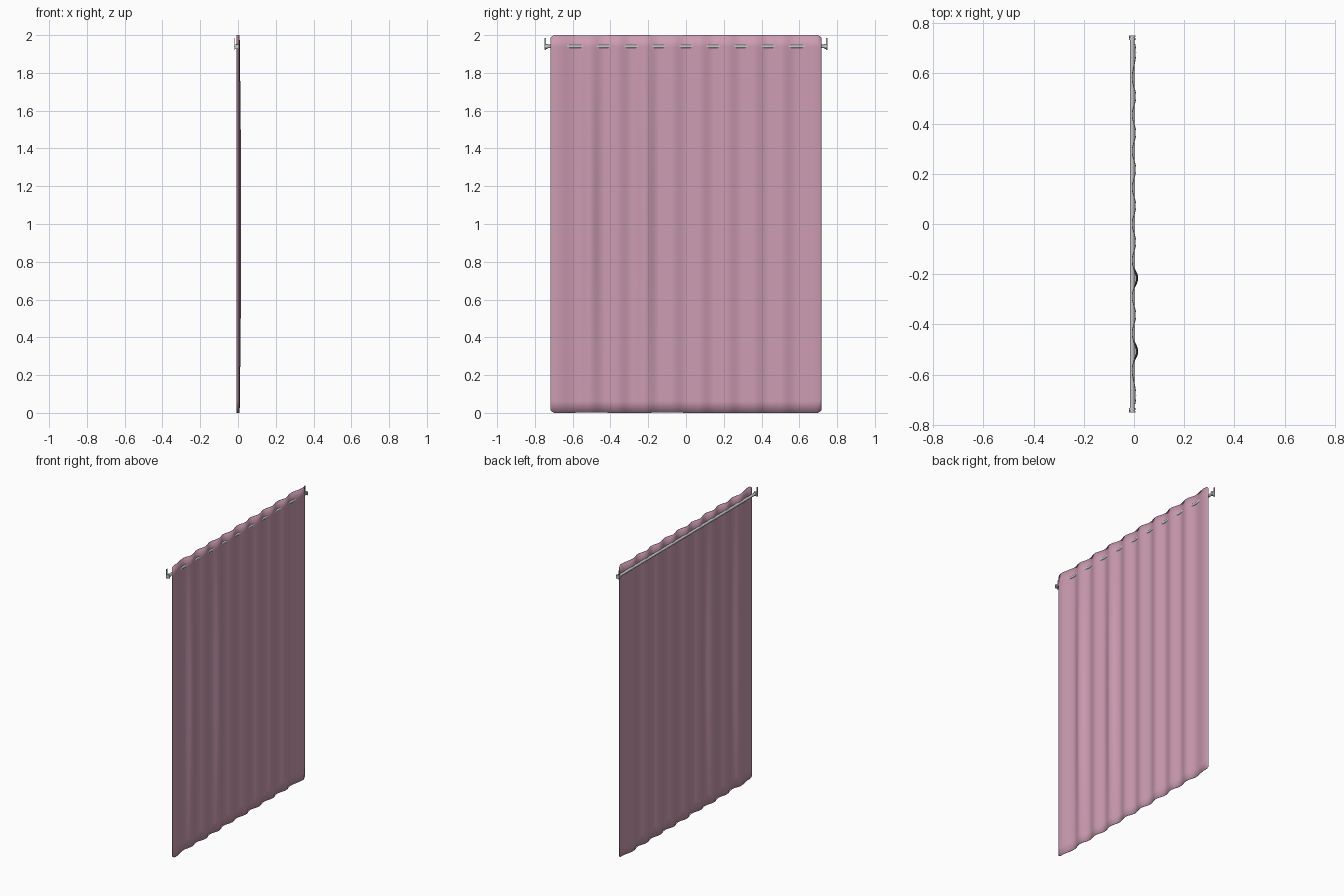
import bpy, bmesh, math

if "Cube" in bpy.data.objects:
    bpy.data.objects.remove(bpy.data.objects["Cube"])

HALF_W = 0.717
PITCH = 0.145


def material(name, rgb):
    m = bpy.data.materials.new(name)
    m.diffuse_color = (*rgb, 1)
    m.use_nodes = True
    m.node_tree.nodes["Principled BSDF"].inputs["Base Color"].default_value = m.diffuse_color
    return m


def fold(y):
    # regular folds, with a longer last fold on each side
    a = abs(y)
    k = 4 * PITCH
    phase = a / PITCH if a < k else 4 + (a - k) / 0.205
    return -math.cos(2 * math.pi * phase)


def bump(y, centre, width):
    return math.exp(-((y - centre) / width) ** 2)


# Pleated curtain sheet
pink = material("pink_fabric", (0.60, 0.33, 0.44))
bm = bmesh.new()
NY, NZ = 180, 32
grid = []
for i in range(NY + 1):
    y = -HALF_W + 2 * HALF_W * i / NY
    corner = max(0, (abs(y) - 0.695) / (HALF_W - 0.695))
    sag = 0.003 * max(0, -math.sin(2 * math.pi * y / 0.4)) if y < 0 else 0
    half_h = 1 - 0.014 * corner ** 2 - sag
    col = []
    for j in range(NZ + 1):
        t = -1 + 2 * j / NZ
        belly = math.cos(t * math.pi / 2)
        x = 0.0075 * fold(y)
        x += 0.008 * belly * (bump(y, -0.212, 0.035) + bump(y, -0.507, 0.035))
        col.append(bm.verts.new((x, y, 1 + t * half_h)))
    grid.append(col)
for i in range(NY):
    for j in range(NZ):
        bm.faces.new((grid[i][j], grid[i + 1][j], grid[i + 1][j + 1], grid[i][j + 1]))
mesh = bpy.data.meshes.new("curtain")
bm.to_mesh(mesh)
bm.free()
curtain = bpy.data.objects.new("curtain", mesh)
bpy.context.collection.objects.link(curtain)
mesh.materials.append(pink)
for p in mesh.polygons:
    p.use_smooth = True
solid = curtain.modifiers.new("thickness", 'SOLIDIFY')
solid.thickness = 0.003
solid.offset = 0

# Rod and end brackets
ROD_X, ROD_Z = -0.0075, 1.94


def cylinder(name, y, radius, length):
    bpy.ops.mesh.primitive_cylinder_add(vertices=24, radius=radius, depth=length,
                                        location=(ROD_X, y, ROD_Z),
                                        rotation=(math.pi / 2, 0, 0))
    o = bpy.context.object
    o.name = name
    bpy.ops.object.shade_smooth_by_angle()


def box(name, loc, size):
    bpy.ops.mesh.primitive_cube_add(size=1, location=loc)
    o = bpy.context.object
    o.name = name
    o.scale = size


cylinder("curtain_rod", 0, 0.009, 1.49)
for side, s in (("left", -1), ("right", 1)):
    cylinder(side + "_rod_collar", s * 0.737, 0.0125, 0.008)
    box(side + "_wall_plate", (-0.017, s * 0.745, 1.953), (0.004, 0.01, 0.064))
    box(side + "_bracket_arm", (-0.007, s * 0.747, 1.938), (0.024, 0.006, 0.024))
